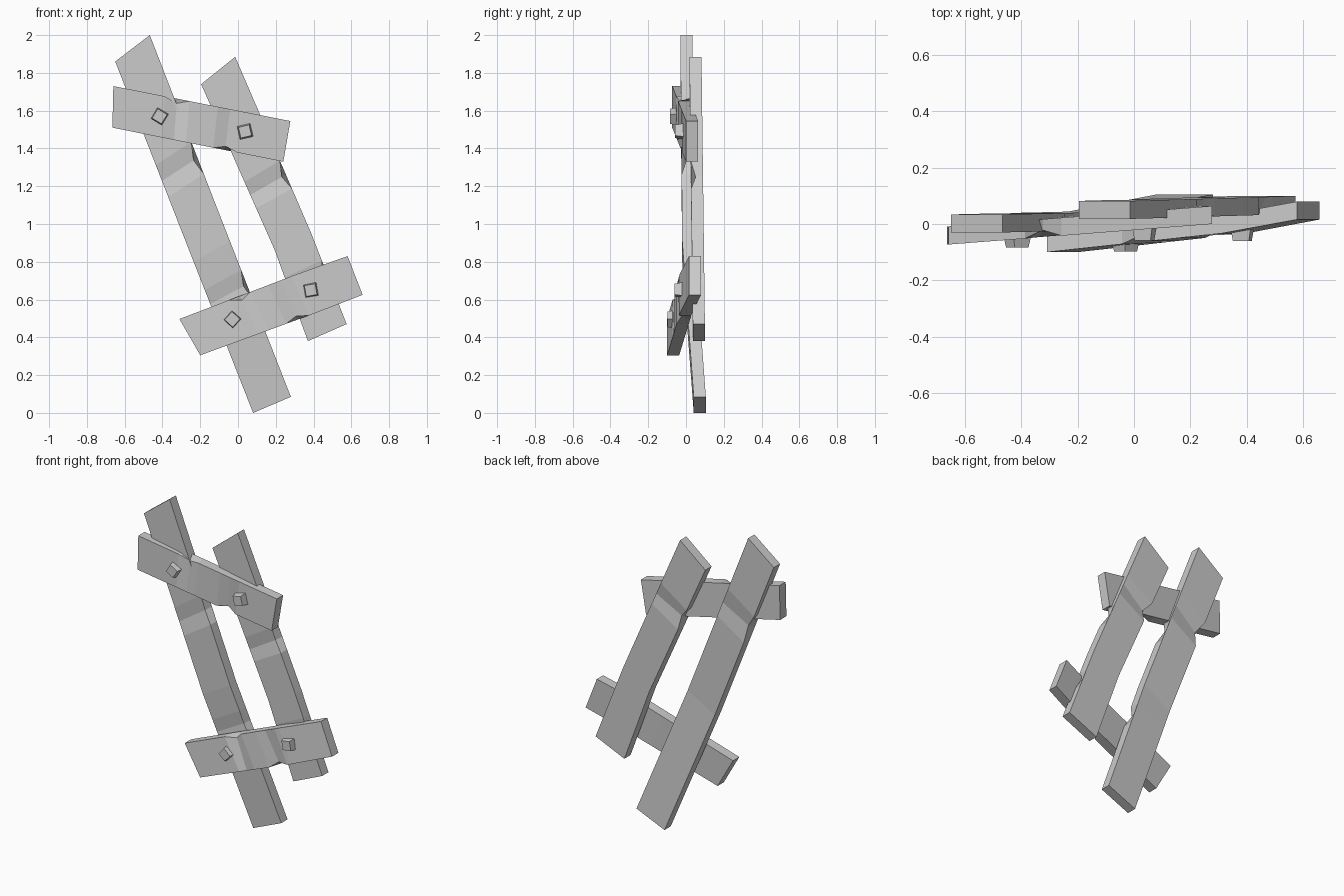
import bpy, bmesh, math
from mathutils import Vector

if "Cube" in bpy.data.objects:
    bpy.data.objects.remove(bpy.data.objects["Cube"])

THICK = 0.064


def finish(name, bm):
    bmesh.ops.recalc_face_normals(bm, faces=bm.faces)
    mesh = bpy.data.meshes.new(name)
    bm.to_mesh(mesh)
    bm.free()
    obj = bpy.data.objects.new(name, mesh)
    bpy.context.collection.objects.link(obj)
    return obj


def board(name, stations, chips):
    """Station: (t, edge A (x,z), edge B (x,z), front y).
    Chip: (corner, t, half length, depth); corners: 0 A front, 1 B front, 2 B back, 3 A back."""
    def section(t):
        for s, e in zip(stations, stations[1:]):
            if t <= e[0] + 1e-6:
                break
        f = (t - s[0]) / (e[0] - s[0])
        a, b = (Vector(s[i]).lerp(Vector(e[i]), f) for i in (1, 2))
        y = s[3] + (e[3] - s[3]) * f
        return [Vector((p[0], yy, p[1])) for p, yy in
                ((a, y), (b, y), (b, y + THICK), (a, y + THICK))]

    ts = {s[0] for s in stations}
    for c, t, half, depth in chips:
        ts |= {t - half, t, t + half}
    bm = bmesh.new()
    rings = []
    for t in sorted(ts):
        ring = section(t)
        for c, tc, half, depth in chips:
            if t == tc:
                across = (ring[c ^ 1] - ring[c]).normalized()
                through = Vector((0, 1 if c < 2 else -1, 0))
                ring[c] = ring[c] + across * depth + through * depth
        rings.append([bm.verts.new(p) for p in ring])
    for r, q in zip(rings, rings[1:]):
        for i in range(4):
            j = (i + 1) % 4
            bm.faces.new((r[i], r[j], q[j], q[i]))
    bm.faces.new(rings[0])
    bm.faces.new(rings[-1])
    return finish(name, bm)


def peg(name, x, z, y_face, angle):
    bm = bmesh.new()
    rings = []
    for half, y in ((0.037, y_face + 0.02), (0.029, y_face - 0.03)):
        r = half * math.sqrt(2)
        rings.append([bm.verts.new((x + r * math.cos(math.radians(angle + 45 + 90 * k)), y,
                                    z + r * math.sin(math.radians(angle + 45 + 90 * k))))
                      for k in range(4)])
    for i in range(4):
        j = (i + 1) % 4
        bm.faces.new((rings[0][i], rings[0][j], rings[1][j], rings[1][i]))
    for r in rings:
        bm.faces.new(r)
    return finish(name, bm)


# Leaning upright boards, listed from bottom to top
board("long_upright",
      [(0.0, (0.08, 0.0), (0.28, 0.085), 0.041),
       (0.43, (-0.235, 0.80), (-0.043, 0.91), -0.02),
       (1.0, (-0.65, 1.86), (-0.467, 2.0), -0.03)],
      [(1, 0.66, 0.045, 0.025), (1, 0.31, 0.04, 0.02), (3, 0.76, 0.05, 0.025)])
board("short_upright",
      [(0.0, (0.37, 0.38), (0.575, 0.47), 0.036),
       (0.37, (0.195, 0.86), (0.388, 0.95), 0.03),
       (1.0, (-0.195, 1.74), (-0.015, 1.885), 0.018)],
      [(1, 0.58, 0.05, 0.025), (1, 0.21, 0.05, 0.02), (3, 0.74, 0.05, 0.025)])

# Cross boards, listed from left to right (edge A is the top edge)
board("top_rail",
      [(0.0, (-0.66, 1.73), (-0.665, 1.51), -0.073),
       (1.0, (0.277, 1.545), (0.24, 1.33), 0.0)],
      [(0, 0.36, 0.07, 0.025), (1, 0.66, 0.07, 0.02)])
board("bottom_rail",
      [(0.0, (-0.31, 0.497), (-0.2, 0.305), -0.1),
       (0.7, (0.313, 0.735), (0.40, 0.525), -0.033),
       (1.0, (0.58, 0.83), (0.66, 0.625), 0.016)],
      [(0, 0.36, 0.06, 0.025), (1, 0.6, 0.07, 0.02)])

# Square pegs
for i, p in enumerate([(-0.415, 1.57, -0.054, -31), (0.037, 1.49, -0.028, 13),
                       (-0.03, 0.495, -0.067, -42), (0.385, 0.65, -0.03, 10)]):
    peg(f"peg_{i + 1}", *p)
